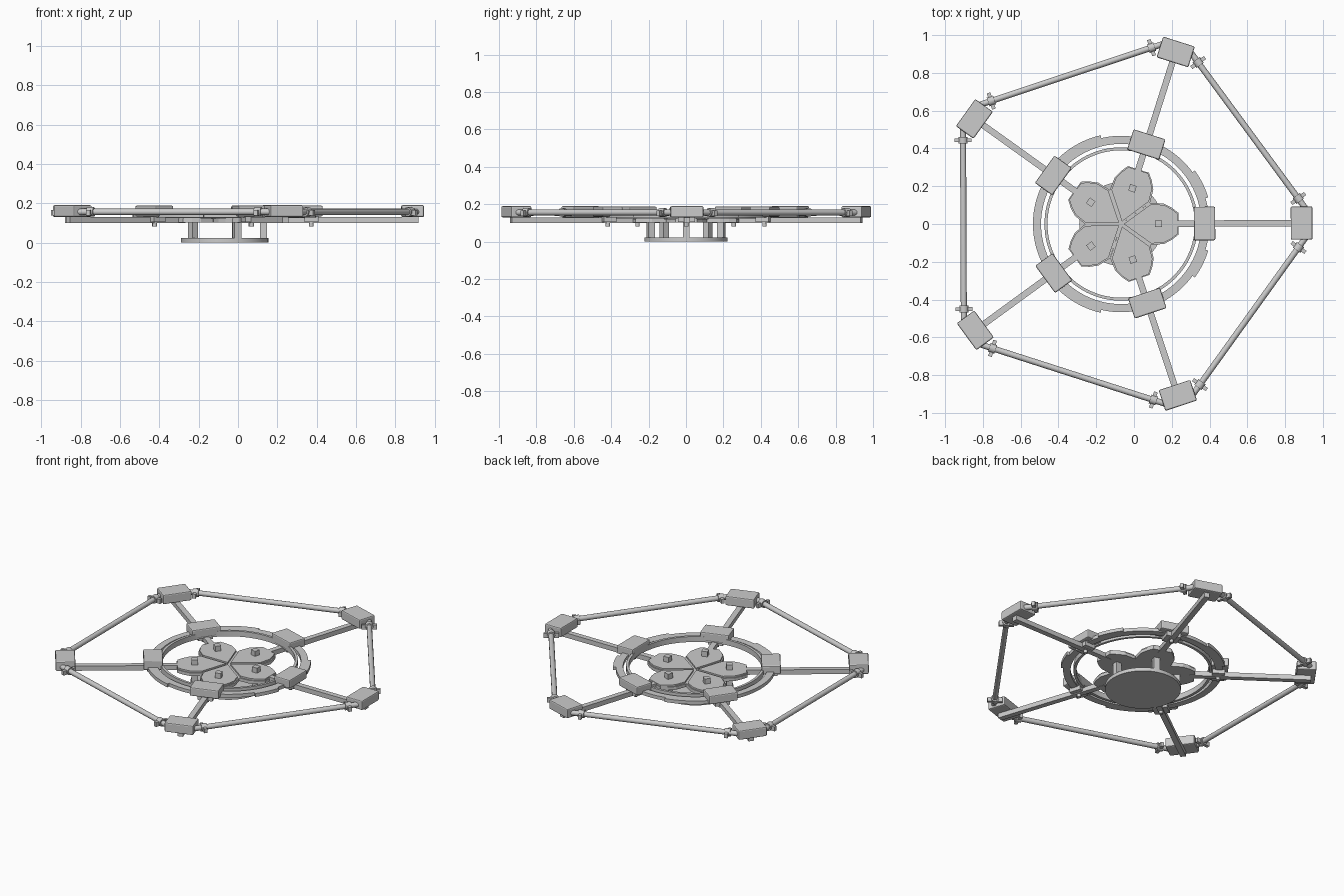
import bpy, math
from math import cos, sin, pi, radians
from mathutils import Matrix, Vector

if "Cube" in bpy.data.objects:
    bpy.data.objects.remove(bpy.data.objects["Cube"])

CX = -0.068                      # hub centre on x
ANGLES = [0.3, 72.4, 144.4, 216.1, 288.3]


def make(name, verts, faces, rot=0.0, bevel=0.0, smooth=False):
    """Object in hub coordinates, turned by rot degrees about the hub."""
    me = bpy.data.meshes.new(name)
    me.from_pydata(verts, [], faces)
    m = Matrix.Translation((CX, 0, 0)) @ Matrix.Rotation(radians(rot), 4, 'Z')
    me.transform(m)
    ob = bpy.data.objects.new(name, me)
    bpy.context.collection.objects.link(ob)
    if bevel:
        b = ob.modifiers.new("bevel", 'BEVEL')
        b.width, b.segments = bevel, 2
    if smooth:
        bpy.ops.object.select_all(action='DESELECT')
        ob.select_set(True)
        bpy.context.view_layer.objects.active = ob
        bpy.ops.object.shade_smooth_by_angle(angle=radians(35))
    return ob


def prism(name, pts, z0, z1, rot=0.0, bevel=0.0, smooth=False):
    """Counter-clockwise outline extruded from z0 to z1."""
    n = len(pts)
    v = [(x, y, z0) for x, y in pts] + [(x, y, z1) for x, y in pts]
    f = [list(range(n))[::-1], list(range(n, 2 * n))]
    f += [[i, (i + 1) % n, n + (i + 1) % n, n + i] for i in range(n)]
    return make(name, v, f, rot, bevel, smooth)


def box(name, x0, x1, y0, y1, z0, z1, rot=0.0, bevel=0.0):
    return prism(name, [(x0, y0), (x1, y0), (x1, y1), (x0, y1)], z0, z1, rot, bevel)


def circle(r, n, cx=0.0):
    return [(cx + r * cos(2 * pi * i / n), r * sin(2 * pi * i / n)) for i in range(n)]


def arc(name, r0, r1, z0, z1, a0=0, a1=360, n=96):
    """Ring or ring segment with a rectangular section."""
    full = a1 - a0 == 360
    k = n if full else n + 1
    v, f = [], []
    for i in range(k):
        a = radians(a0 + (a1 - a0) * i / n)
        v += [(r * cos(a), r * sin(a), z) for r, z in ((r0, z0), (r1, z0), (r1, z1), (r0, z1))]
    for i in range(n):
        j = (i + 1) % k
        f += [[4 * i + s, 4 * j + s, 4 * j + (s + 1) % 4, 4 * i + (s + 1) % 4][::-1] for s in range(4)]
    if not full:
        f += [[0, 1, 2, 3], [4 * n + s for s in (3, 2, 1, 0)]]
    return make(name, v, f, smooth=True)


def tube(name, d, y0, y1, z, r, rot, n=12):
    """Round bar running tangentially at distance d from the hub."""
    ring = [(d + r * cos(2 * pi * i / n), z + r * sin(2 * pi * i / n)) for i in range(n)]
    v = [(x, y0, h) for x, h in ring] + [(x, y1, h) for x, h in ring]
    f = [list(range(n)), list(range(n, 2 * n))[::-1]]
    f += [[i, n + i, n + (i + 1) % n, (i + 1) % n] for i in range(n)]
    return make(name, v, f, rot, 0, True)


# Base disc
prism("base_disc", circle(0.222, 64), 0.0, 0.023, smooth=True)

# Concentric rings and the wider flanges on the outer one
arc("inner_ring", 0.390, 0.406, 0.125, 0.160)
arc("outer_ring", 0.424, 0.467, 0.128, 0.150)
for a0, a1 in ((103, 134), (226, 257), (17, 36), (324, 343)):
    arc("ring_flange", 0.460, 0.482, 0.128, 0.150, a0, a1, 12)

c36, s36 = cos(pi / 5), sin(pi / 5)
for i, a in enumerate(ANGLES):
    # Hub wedge: a pointed plate with a narrower square tip
    half = [(0.19 * c36, 0.19 * s36), (0.226, 0.107), (0.268, 0.085), (0.303, 0.058)]
    tip = [(x, -y) for x, y in half] + half[::-1]
    prism("hub_wedge", [(0.0, 0.0)] + tip, 0.102, 0.122, a)
    inset = [(0.022 + 0.94 * x, 0.93 * y) for x, y in [(0.0, 0.0)] + tip]
    prism("hub_wedge_top", [(x - 0.008, y) for x, y in inset], 0.122, 0.132, a)

    # Square post from the disc up through the wedge
    box("post", 0.18, 0.216, -0.018, 0.018, 0.02, 0.165, a)

    # Radial spoke
    box("spoke", 0.26, 0.985, -0.017, 0.017, 0.10, 0.130, a)

    # Inner joint block with clamp and bolt underneath
    box("inner_block", 0.385, 0.498, -0.089, 0.089, 0.133, 0.188, a, 0.007)
    box("inner_clamp", 0.405, 0.478, -0.045, 0.045, 0.105, 0.135, a)
    prism("inner_bolt", circle(0.012, 12, 0.44), 0.082, 0.106, a, smooth=True)

    # Outer joint block
    box("outer_block", 0.898, 1.013, -0.088, 0.088, 0.130, 0.190, a, 0.007)

    # Outer rod to the next block, with a clip near each end
    nxt = ANGLES[(i + 1) % 5] + (360 if i == 4 else 0)
    mid = (a + nxt) / 2
    tube("outer_rod", 0.835, -0.52, 0.52, 0.156, 0.016, mid)
    for s in (-1, 1):
        y = s * 0.447
        tube("rod_collar", 0.835, y - 0.018, y + 0.018, 0.156, 0.024, mid)
        box("rod_clip", 0.79, 0.88, y - 0.010, y + 0.010, 0.138, 0.166, mid)
